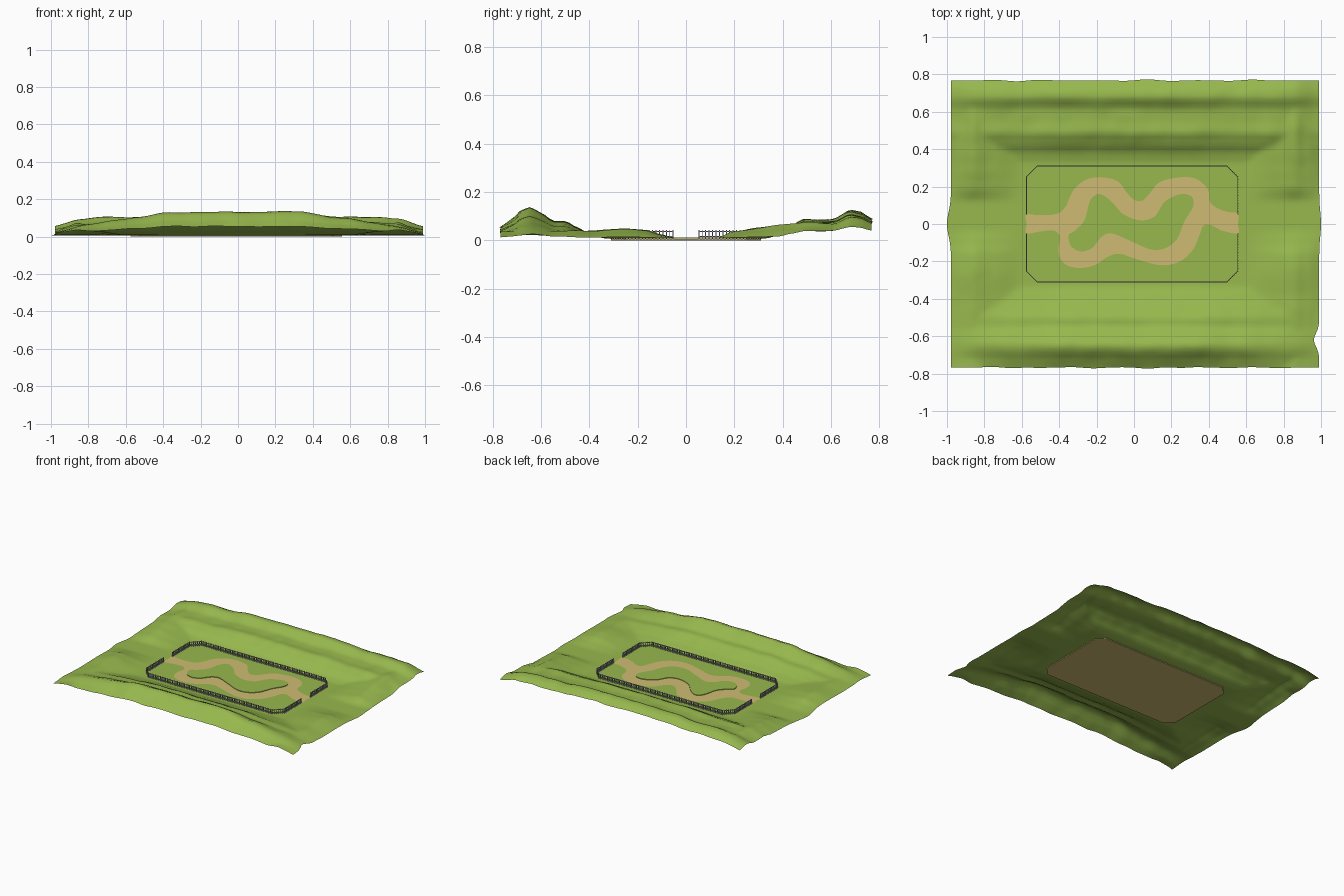
import bpy, bmesh, math
from mathutils import Vector, noise

if "Cube" in bpy.data.objects:
    bpy.data.objects.remove(bpy.data.objects["Cube"])


def material(name, rgb):
    m = bpy.data.materials.new(name)
    m.diffuse_color = (*rgb, 1)
    m.use_nodes = True
    m.node_tree.nodes["Principled BSDF"].inputs["Base Color"].default_value = m.diffuse_color
    return m


GRASS = material("grass green", (0.31, 0.48, 0.075))
SAND = material("sand", (0.62, 0.50, 0.17))
FENCE = material("fence grey", (0.33, 0.30, 0.40))


def finish(name, bm, mat, smooth=False):
    me = bpy.data.meshes.new(name)
    bm.to_mesh(me)
    bm.free()
    me.materials.append(mat)
    for p in me.polygons:
        p.use_smooth = smooth
    ob = bpy.data.objects.new(name, me)
    bpy.context.collection.objects.link(ob)
    return ob


def interp(table, t):
    """Smooth interpolation through (position, value) pairs."""
    if t <= table[0][0]:
        return table[0][1]
    for (a, va), (b, vb) in zip(table, table[1:]):
        if t <= b:
            k = (t - a) / (b - a)
            k = 0.5 * k + 0.5 * k * k * (3 - 2 * k)
            return va + (vb - va) * k
    return table[-1][1]


def smooth_loop(pts, steps=5):
    """Closed Catmull-Rom loop."""
    out, n = [], len(pts)
    for i in range(n):
        a, b, c, d = (Vector(pts[(i + j) % n]) for j in (-1, 0, 1, 2))
        for s in range(steps):
            t = s / steps
            out.append(0.5 * (2 * b + (c - a) * t + (2 * a - 5 * b + 4 * c - d) * t * t
                              + (3 * b - a - 3 * c + d) * t ** 3))
    return out


def plate(name, pts, z0, z1, mat):
    """Flat plate from an outline; only a sheet when z0 == z1."""
    bm = bmesh.new()
    f = bm.faces.new([bm.verts.new((p[0], p[1], z0)) for p in pts])
    f.normal_update()
    if f.normal.z < 0:
        f.normal_flip()
    if z1 > z0:
        r = bmesh.ops.extrude_face_region(bm, geom=[f])
        bmesh.ops.translate(bm, vec=(0, 0, z1 - z0),
                            verts=[v for v in r["geom"] if isinstance(v, bmesh.types.BMVert)])
        bmesh.ops.recalc_face_normals(bm, faces=bm.faces[:])
    return finish(name, bm, mat)


# Hilly terrain sheet: front and back ridges, low side hills, flat arena
GROUND = 0.007
RIDGE = [(-0.77, .047), (-0.72, .078), (-0.68, .115), (-0.645, .126), (-0.6, .105), (-0.55, .073),
         (-0.5, .072), (-0.45, .045), (-0.40, .022), (-0.33, 0), (0.33, 0), (0.38, .015),
         (0.43, .05), (0.49, .08), (0.55, .075), (0.61, .078), (0.68, .118), (0.72, .11), (0.77, .08)]
FRONT_FADE = [(0, 1), (0.33, 1), (0.55, .76), (0.8, .45), (1, .1)]
BACK_FADE = [(0, 1), (0.35, 1), (0.55, .84), (0.72, .86), (0.85, .75), (1, .38)]
SIDE_X = [(0.6, 0), (0.75, .6), (0.86, 1), (0.93, .6), (1, .1)]
SIDE_Y = [(-0.6, .03), (-0.42, .032), (-0.25, .042), (-0.16, .034), (-0.1, .016), (-0.03, 0),
          (0.12, 0), (0.2, .03), (0.3, .046), (0.4, .06), (0.5, .07), (0.77, .05)]


def height(x, y):
    ax = abs(x)
    ridge = interp(RIDGE, y) * interp(FRONT_FADE if y < 0 else BACK_FADE, ax)
    side = interp(SIDE_X, ax) * interp(SIDE_Y, y)
    h = max(ridge, side)
    bump = noise.noise(Vector((x * 5, y * 6, 2.3))) + 0.6 * noise.noise(Vector((x * 11, y * 12, 7.1)))
    return GROUND + max(0, h + bump * 0.11 * min(h, 0.06))


terrain = bmesh.new()
NX, NY = 96, 76
bmesh.ops.create_grid(terrain, x_segments=NX, y_segments=NY, size=1)
for v in terrain.verts:
    u, w = v.co.x, v.co.y
    y0 = w * 0.768
    bulge = 0.978 + 0.022 * math.exp(-(y0 / 0.09) ** 2)
    if u > 0:
        bulge += 0.012 - 0.012 * math.exp(-(y0 / 0.09) ** 2) - 0.028 * math.exp(-((y0 + 0.62) / 0.05) ** 2)
    x = u * bulge
    y = y0 + abs(w) ** 6 * 0.008 * noise.noise(Vector((u * 7, w, 4.0)))
    v.co = (x, y, height(x, y))
finish("hilly_terrain", terrain, GRASS, True)

# Octagonal arena base, seen from below
X0, X1, Y, C = -0.575, 0.555, 0.31, 0.058
OCT = [(X0 + C, -Y), (X1 - C, -Y), (X1, -Y + C), (X1, Y - C),
       (X1 - C, Y), (X0 + C, Y), (X0, Y - C), (X0, -Y + C)]
plate("arena_base", OCT, 0.0, 0.005, SAND)

# Winding sand track with entrance paths
TRACK = [(-.41, .055), (-.365, .095), (-.325, .18), (-.26, .235), (-.18, .25), (-.09, .23),
         (-.04, .17), (0, .13), (.045, .125), (.085, .165), (.14, .225), (.25, .25), (.335, .24),
         (.395, .185), (.405, .12), (.445, .085), (.5, .065), (.555, .055), (.555, 0), (.555, -.05),
         (.47, -.035), (.41, -.005), (.37, -.01), (.35, -.06), (.31, -.145), (.235, -.205),
         (.14, -.22), (.02, -.19), (-.075, -.16), (-.14, -.175), (-.21, -.22), (-.3, -.235),
         (-.375, -.21), (-.405, -.145), (-.395, -.07), (-.43, -.035), (-.5, -.04), (-.575, -.05),
         (-.575, 0), (-.575, .05), (-.5, .047)]
plate("sand_track", smooth_loop(TRACK), 0.0085, 0.0085, SAND)

# Raised lawn island inside the track
ISLAND = [(-.18, .16), (-.12, .12), (-.06, .055), (.03, .02), (.11, .04), (.165, .12), (.25, .16),
          (.31, .145), (.315, .09), (.27, .015), (.23, -.08), (.165, -.13), (.085, -.135),
          (-.02, -.09), (-.12, -.05), (-.175, -.07), (-.22, -.125), (-.28, -.147), (-.335, -.12),
          (-.35, -.06), (-.315, -.035), (-.265, .02), (-.24, .11), (-.22, .145)]
plate("lawn_island", smooth_loop(ISLAND), 0.008, 0.0125, GRASS)

# Picket fence around the arena, open at both path entrances
fence = bmesh.new()


def box(bm, centre, size, angle):
    r = bmesh.ops.create_cube(bm, size=1)
    ca, sa = math.cos(angle), math.sin(angle)
    for v in r["verts"]:
        a, b, c = (v.co[i] * size[i] for i in range(3))
        v.co = (centre[0] + a * ca - b * sa, centre[1] + a * sa + b * ca, centre[2] + c)


def fence_run(p, q):
    p, q = Vector(p), Vector(q)
    d, mid = q - p, (p + q) / 2
    ang = math.atan2(d.y, d.x)
    for z in (0.016, 0.037):
        box(fence, (mid.x, mid.y, z), (d.length, 0.004, 0.004), ang)
    n = max(2, round(d.length / 0.014))
    for i in range(n + 1):
        c = p.lerp(q, i / n)
        box(fence, (c.x, c.y, 0.024), (0.004, 0.005, 0.036), ang)


GATE = 0.053
for i, p in enumerate(OCT):
    q = OCT[(i + 1) % 8]
    if p[0] == q[0]:
        s = 1 if p[1] > 0 else -1
        fence_run(p, (p[0], s * GATE))
        fence_run((q[0], -s * GATE), q)
    else:
        fence_run(p, q)
finish("picket_fence", fence, FENCE)
